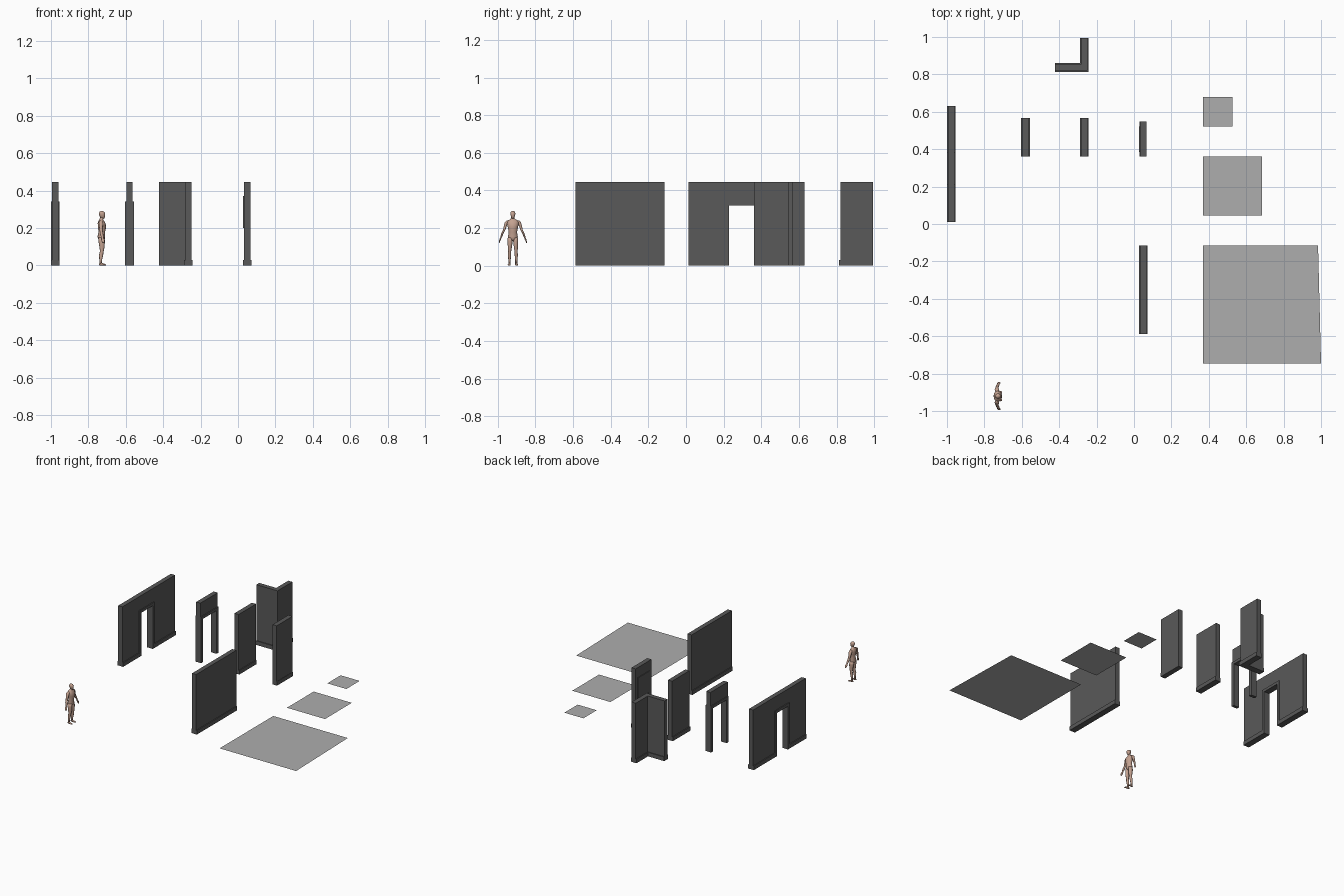
import bpy, bmesh, math
from mathutils import Vector

H = 0.445          # wall height
BASE = 0.03        # skirting height
T, TB = 0.034, 0.046   # wall and trim thickness
FLOOR_Z = 0.037


def material(name, col):
    m = bpy.data.materials.new(name)
    m.diffuse_color = (*col, 1)
    return m


dark = material("dark_grey", (0.1, 0.1, 0.1))
mid = material("mid_grey", (0.42, 0.42, 0.42))
skin = material("skin", (0.55, 0.36, 0.28))


def finish(name, bm, mat=None):
    bmesh.ops.recalc_face_normals(bm, faces=bm.faces)
    me = bpy.data.meshes.new(name)
    bm.to_mesh(me)
    bm.free()
    ob = bpy.data.objects.new(name, me)
    bpy.context.collection.objects.link(ob)
    if mat:
        me.materials.append(mat)
    return ob


def prism(bm, pts, offset):
    f = bm.faces.new([bm.verts.new(p) for p in pts])
    r = bmesh.ops.extrude_face_region(bm, geom=[f])
    bmesh.ops.translate(bm, vec=offset,
                        verts=[v for v in r["geom"] if isinstance(v, bmesh.types.BMVert)])


def slab(bm, x, thick, outline):
    """Outline in (y, z), extruded symmetrically about x."""
    prism(bm, [(x - thick / 2, y, z) for y, z in outline], (thick, 0, 0))


def rect(y0, y1, z1, z0=0):
    return [(y0, z0), (y1, z0), (y1, z1), (y0, z1)]


def arch(y0, y1, z1, d0, d1, dz):
    return [(y0, 0), (d0, 0), (d0, dz), (d1, dz), (d1, 0), (y1, 0), (y1, z1), (y0, z1)]


# Plain walls with skirting on both sides
for name, x, y0, y1 in (("long_wall", 0.05, -0.588, -0.114),
                        ("short_wall", -0.265, 0.361, 0.566)):
    bm = bmesh.new()
    slab(bm, x, T, rect(y0, y1, H))
    slab(bm, x, TB, rect(y0, y1, BASE))
    finish(name, bm, dark)

# Short wall with a raised panel frame on its left face
bm = bmesh.new()
slab(bm, 0.049, T, rect(0.361, 0.547, H))
slab(bm, 0.049, 0.038, rect(0.361, 0.547, BASE))
finish("panel_wall", bm, dark)
bm = bmesh.new()
for y0, y1, z0, z1 in ((0.386, 0.398, 0.2, 0.37), (0.51, 0.522, 0.2, 0.37),
                       (0.398, 0.51, 0.2, 0.212), (0.398, 0.51, 0.358, 0.37)):
    prism(bm, [(0.032, y, z) for y, z in rect(y0, y1, z1, z0)], (-0.004, 0, 0))
finish("panel_frame", bm, dark)

# Doorway wall: wall, door casing and skirting either side
bm = bmesh.new()
X = -0.977
slab(bm, X, T, arch(0.012, 0.631, H, 0.228, 0.362, 0.322))
slab(bm, X, TB, arch(0.208, 0.382, 0.342, 0.229, 0.361, 0.321))
slab(bm, X, TB, rect(0.012, 0.208, BASE))
slab(bm, X, TB, rect(0.382, 0.631, BASE))
finish("doorway_wall", bm, dark)

# Narrow doorway: slim casing below, header above
bm = bmesh.new()
X = -0.58
slab(bm, X, TB, arch(0.361, 0.566, 0.342, 0.383, 0.544, 0.321))
slab(bm, X, T, rect(0.361, 0.566, H, 0.342))
finish("narrow_doorway", bm, dark)

# L-shaped corner wall
bm = bmesh.new()
cx, cy = -0.266, 0.837
for t, h in ((T / 2, H), (TB / 2, BASE)):
    prism(bm, [(-0.423, cy - t, 0), (cx + t, cy - t, 0), (cx + t, 0.995, 0),
               (cx - t, 0.995, 0), (cx - t, cy + t, 0), (-0.423, cy + t, 0)], (0, 0, h))
finish("corner_wall", bm, dark)

# Floor tiles
for name, pts in (
        ("small_floor", [(0.37, 0.521), (0.527, 0.521), (0.527, 0.678), (0.37, 0.678)]),
        ("medium_floor", [(0.37, 0.046), (0.684, 0.046), (0.684, 0.361), (0.37, 0.361)]),
        ("large_floor", [(0.37, -0.745), (1.0, -0.745), (0.984, -0.114), (0.37, -0.114)])):
    bm = bmesh.new()
    bm.faces.new([bm.verts.new((x, y, FLOOR_Z)) for x, y in pts])
    finish(name, bm, mid)

# Scale figure, facing +x, lofted from elliptical rings
FX, FY = -0.728, -0.92


def loft(name, rings, axis="z", mirror=False):
    """Rings: (x, y, z, depth radius, side radius) in figure space."""
    for s in ((1, -1) if mirror else (1,)):
        bm = bmesh.new()
        loops = []
        for x, y, z, rx, ry in rings:
            loop = []
            for i in range(12):
                a = math.tau * i / 12
                c, d = math.cos(a), math.sin(a)
                off = (rx * c, ry * d, 0) if axis == "z" else (0, ry * c, rx * d)
                p = Vector((x, y, z)) + Vector(off)
                loop.append(bm.verts.new((FX + p.x, FY + s * p.y, p.z)))
            loops.append(loop)
        for a, b in zip(loops, loops[1:]):
            for i in range(12):
                j = (i + 1) % 12
                bm.faces.new((a[i], a[j], b[j], b[i]))
        bm.faces.new(loops[0])
        bm.faces.new(loops[-1])
        bmesh.ops.recalc_face_normals(bm, faces=bm.faces)
        for f in bm.faces:
            f.smooth = True
        finish(name + (("_left" if s > 0 else "_right") if mirror else ""), bm, skin)


loft("torso", [(0, 0, 0.132, 0.008, 0.01), (-0.002, 0, 0.142, 0.018, 0.025),
               (-0.003, 0, 0.155, 0.02, 0.026), (0, 0, 0.178, 0.017, 0.022),
               (0.001, 0, 0.205, 0.022, 0.027), (-0.001, 0, 0.225, 0.021, 0.032),
               (-0.003, 0, 0.239, 0.015, 0.03), (-0.003, 0, 0.246, 0.01, 0.015),
               (-0.001, 0, 0.252, 0.009, 0.009), (0.001, 0, 0.262, 0.008, 0.008)])
loft("head", [(0.006, 0, 0.252, 0.007, 0.005), (0.004, 0, 0.257, 0.013, 0.009),
              (0.002, 0, 0.268, 0.016, 0.012), (0.001, 0, 0.278, 0.017, 0.0135),
              (0, 0, 0.286, 0.013, 0.011), (0, 0, 0.291, 0.004, 0.004)])
loft("leg", [(-0.001, 0.014, 0.15, 0.016, 0.013), (-0.001, 0.015, 0.13, 0.017, 0.0135),
             (0.001, 0.016, 0.1, 0.014, 0.011), (0, 0.017, 0.076, 0.01, 0.008),
             (-0.004, 0.018, 0.055, 0.011, 0.0085), (-0.006, 0.018, 0.03, 0.0075, 0.006),
             (-0.007, 0.018, 0.008, 0.006, 0.0055)], mirror=True)
loft("foot", [(-0.016, 0.018, 0.006, 0.004, 0.004), (-0.008, 0.018, 0.008, 0.008, 0.006),
              (0.004, 0.019, 0.006, 0.006, 0.007), (0.016, 0.02, 0.004, 0.004, 0.008),
              (0.022, 0.02, 0.003, 0.002, 0.005)], axis="x", mirror=True)
loft("arm", [(-0.004, 0.027, 0.24, 0.008, 0.006), (-0.005, 0.034, 0.23, 0.012, 0.009),
             (-0.005, 0.041, 0.208, 0.01, 0.0075), (-0.004, 0.047, 0.188, 0.008, 0.006),
             (-0.001, 0.056, 0.17, 0.0085, 0.006), (0.003, 0.064, 0.148, 0.006, 0.004),
             (0.005, 0.068, 0.138, 0.009, 0.004), (0.007, 0.072, 0.126, 0.007, 0.003),
             (0.008, 0.073, 0.12, 0.002, 0.002)], mirror=True)
